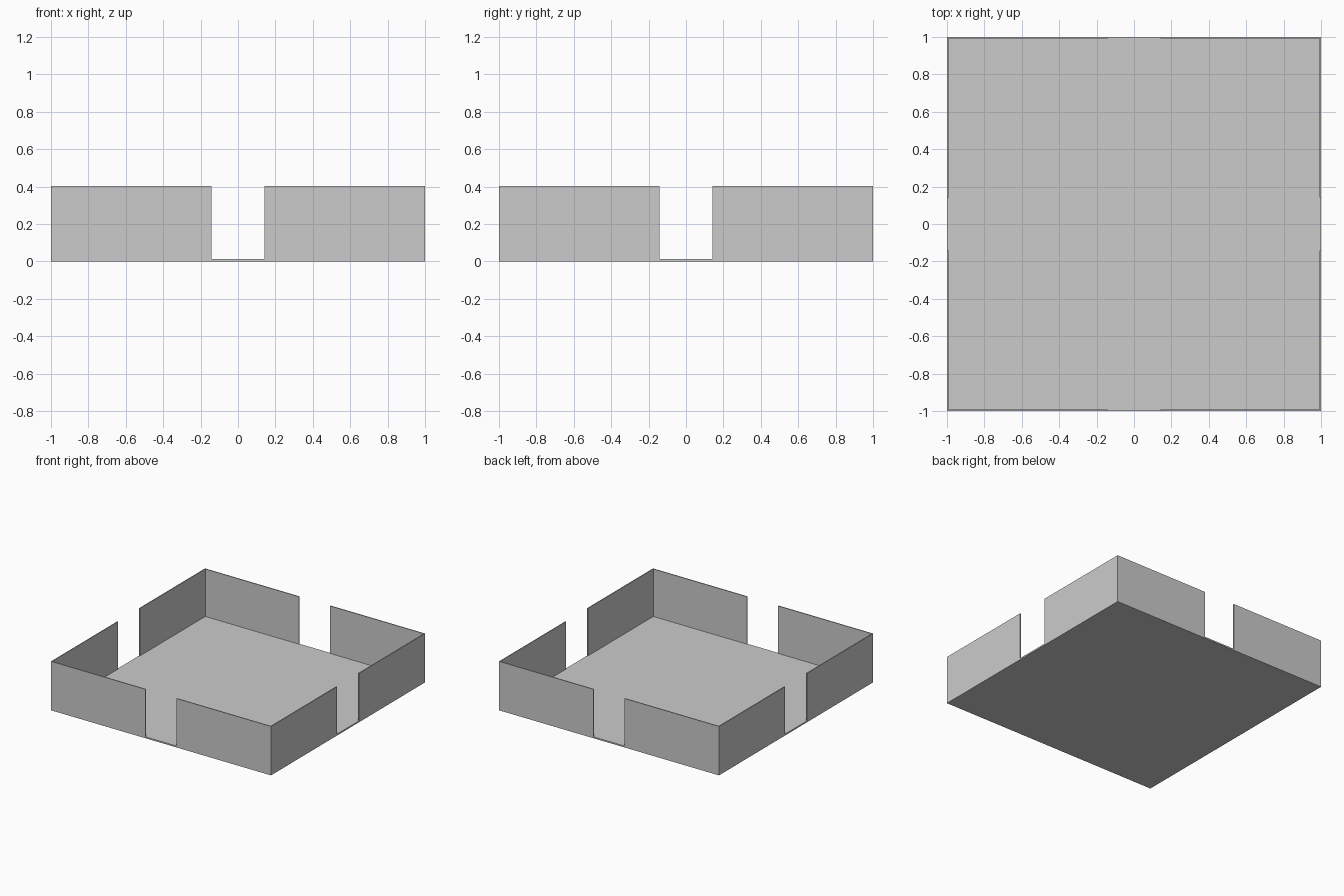
import bpy, bmesh

if "Cube" in bpy.data.objects:
    bpy.data.objects.remove(bpy.data.objects["Cube"])

HALF = 1.0      # half the tray width
HEIGHT = 0.402  # wall height
GAP = 0.142     # half the opening width
WALL = 0.008    # wall thickness
FLOOR = 0.012   # floor thickness


def extrude_profile(name, points, z0, z1):
    bm = bmesh.new()
    face = bm.faces.new([bm.verts.new((x, y, z0)) for x, y in points])
    result = bmesh.ops.extrude_face_region(bm, geom=[face])
    top = [v for v in result["geom"] if isinstance(v, bmesh.types.BMVert)]
    bmesh.ops.translate(bm, verts=top, vec=(0, 0, z1 - z0))
    bmesh.ops.recalc_face_normals(bm, faces=bm.faces)
    mesh = bpy.data.meshes.new(name)
    bm.to_mesh(mesh)
    bm.free()
    obj = bpy.data.objects.new(name, mesh)
    bpy.context.collection.objects.link(obj)
    return obj


# Square floor plate
extrude_profile("floor", [(-HALF, -HALF), (HALF, -HALF), (HALF, HALF), (-HALF, HALF)], 0, FLOOR)

# L-shaped corner wall, mirrored to all four corners, leaving an opening on each side
inner = HALF - WALL
corner = [(GAP, HALF), (HALF, HALF), (HALF, GAP), (inner, GAP), (inner, inner), (GAP, inner)]
walls = extrude_profile("corner_walls", corner, FLOOR, HEIGHT)
mirror = walls.modifiers.new("four_corners", 'MIRROR')
mirror.use_axis = (True, True, False)
mirror.use_mirror_merge = False
